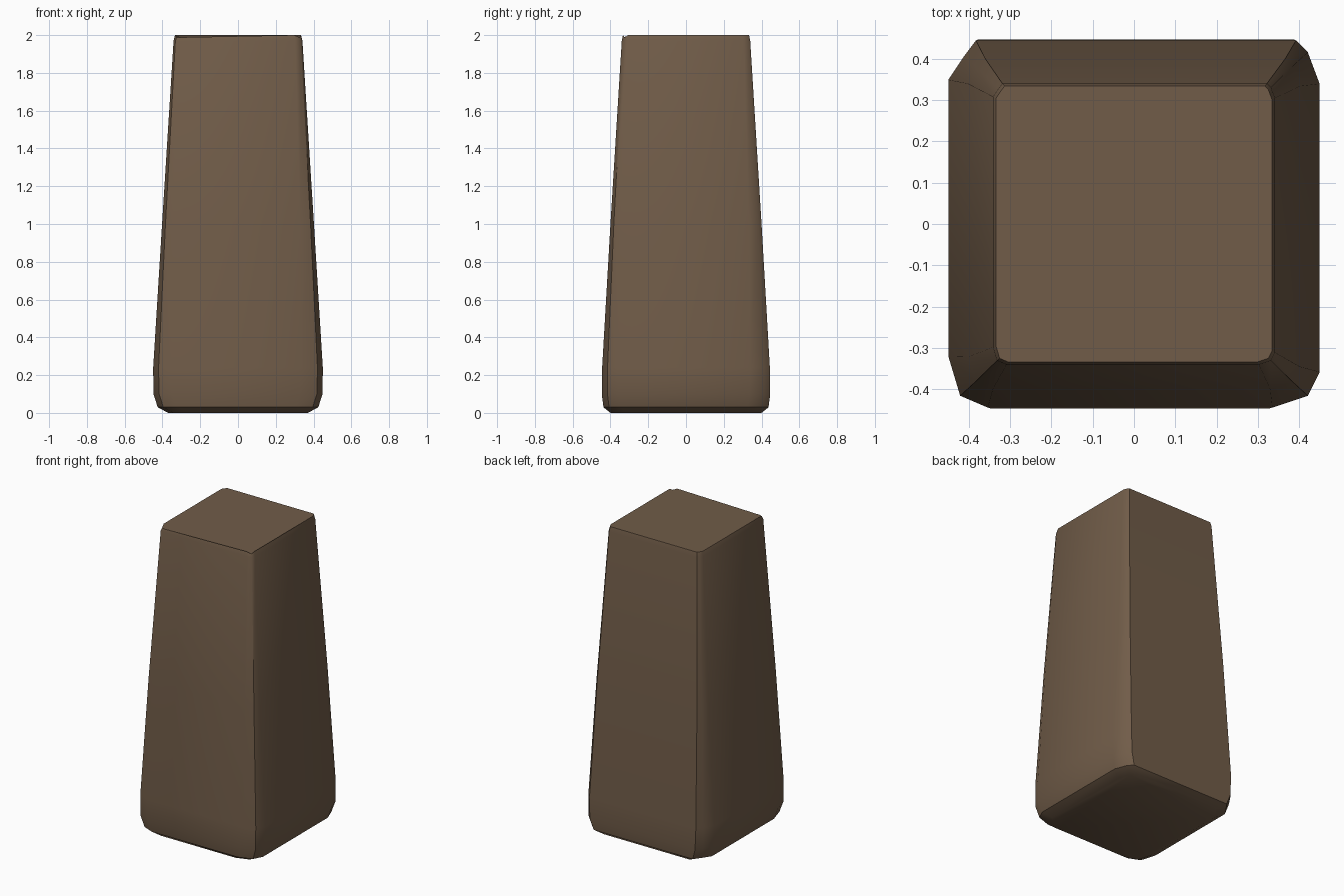
import bpy, bmesh

if "Cube" in bpy.data.objects:
    bpy.data.objects.remove(bpy.data.objects["Cube"])

# One flat wood colour
wood = bpy.data.materials.new("brown_wood")
wood.diffuse_color = (0.165, 0.108, 0.066, 1)
wood.use_nodes = True
wood.node_tree.nodes["Principled BSDF"].inputs["Base Color"].default_value = wood.diffuse_color

# Corner shapes (sign x, sign y, cut along x, cut along y, mid rounding), counter-clockwise
CORNERS = [(1, -1, 0.12, 0.09, 0.030), (1, 1, 0.06, 0.11, 0.030),
           (-1, 1, 0.07, 0.10, 0.040), (-1, -1, 0.10, 0.13, 0.030)]

# Rings from bottom to top: height, half width x, half depth y, corner size factor
RINGS = [(0.0, 0.37, 0.40, 0.9), (0.03, 0.425, 0.437, 1.0), (0.10, 0.448, 0.446, 1.0),
         (0.24, 0.449, 0.444, 0.95), (1.0, 0.402, 0.400, 0.6),
         (1.97, 0.341, 0.340, 0.32), (2.0, 0.334, 0.334, 0.30)]


def ring(bm, z, hx, hy, k):
    pts = []
    for sx, sy, cx, cy, m in CORNERS:
        along_x = (sx * (hx - cx * k), sy * hy)
        middle = (sx * (hx - m * k), sy * (hy - m * k))
        along_y = (sx * hx, sy * (hy - cy * k))
        trio = [along_x, middle, along_y]
        pts += trio if sx * sy < 0 else trio[::-1]
    return [bm.verts.new((x, y, z)) for x, y in pts]


# Tapered post with worn corners
bm = bmesh.new()
rings = [ring(bm, *r) for r in RINGS]
n = len(rings[0])
for low, high in zip(rings, rings[1:]):
    for i in range(n):
        j = (i + 1) % n
        bm.faces.new((low[i], low[j], high[j], high[i]))
bm.faces.new(rings[0][::-1])
bm.faces.new(rings[-1])

# Small chips worn out of the top rim
for v in rings[-1]:
    if v.co.x < -0.3 and v.co.y < -0.3 or v.co.x > 0.3 and v.co.y < -0.31:
        v.co.z -= 0.012
bmesh.ops.recalc_face_normals(bm, faces=bm.faces)

mesh = bpy.data.meshes.new("wooden_post")
bm.to_mesh(mesh)
bm.free()
post = bpy.data.objects.new("wooden_post", mesh)
bpy.context.collection.objects.link(post)
mesh.materials.append(wood)

# Smooth sides, sharp top and base edges
bpy.context.view_layer.objects.active = post
post.select_set(True)
bpy.ops.object.shade_smooth_by_angle(angle=0.7)
